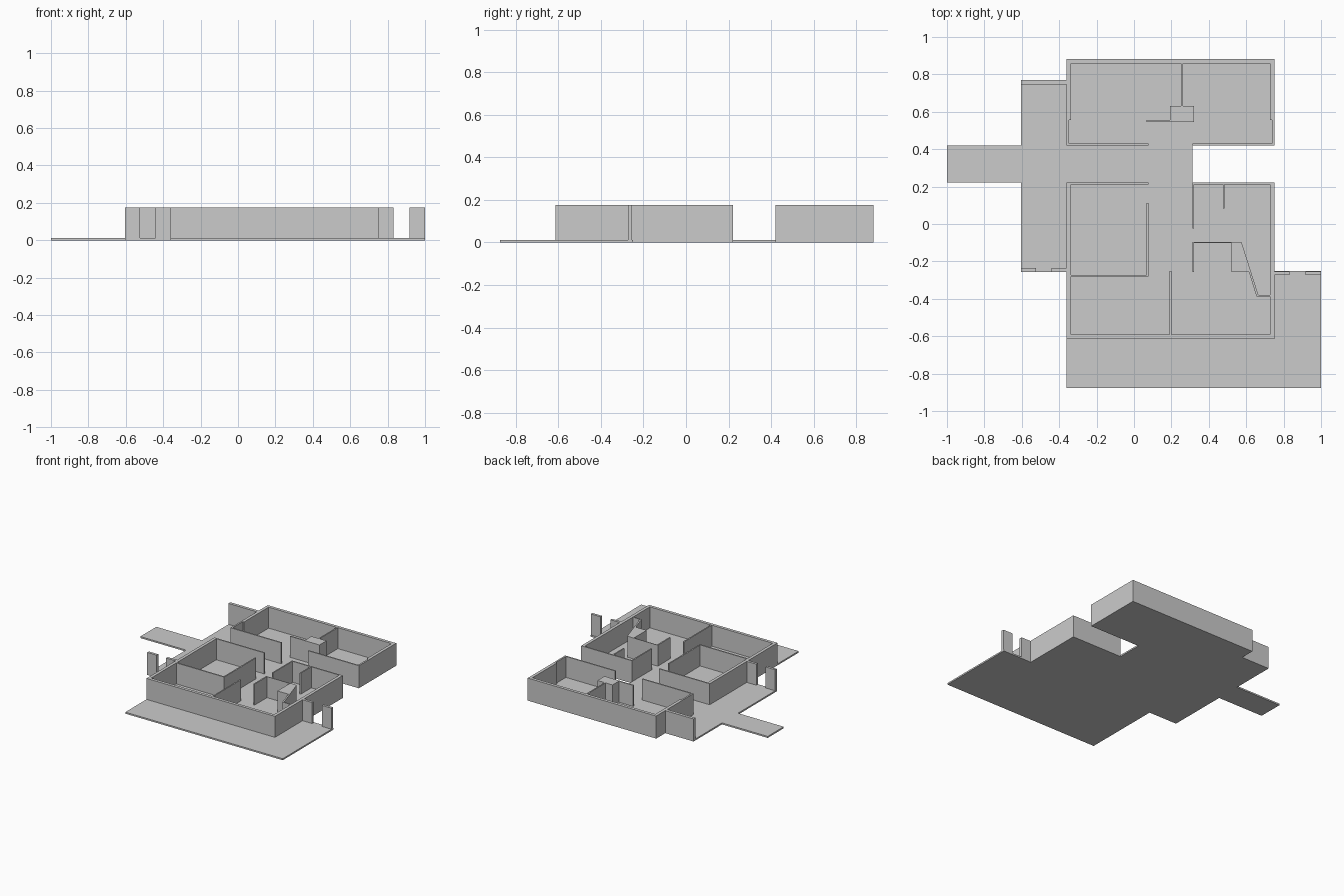
import bpy
import bmesh

cube = bpy.data.objects.get("Cube")
if cube:
    bpy.data.objects.remove(cube, do_unlink=True)

FLOOR = 0.012
TOP = 0.176
THICK = 0.024
THIN = 0.01

plaster = bpy.data.materials.new("plain grey")
plaster.use_nodes = True
grey = (0.6, 0.6, 0.6, 1)
plaster.diffuse_color = grey
plaster.node_tree.nodes["Principled BSDF"].inputs["Base Color"].default_value = grey


def prism(name, outline, bottom=FLOOR, top=TOP):
    """Extrude a flat plan outline straight up."""
    bm = bmesh.new()
    base = bm.faces.new([bm.verts.new((x, y, bottom)) for x, y in outline])
    result = bmesh.ops.extrude_face_region(bm, geom=[base], use_keep_orig=True)
    raised = [v for v in result["geom"] if isinstance(v, bmesh.types.BMVert)]
    bmesh.ops.translate(bm, verts=raised, vec=(0, 0, top - bottom))
    bmesh.ops.recalc_face_normals(bm, faces=bm.faces)
    mesh = bpy.data.meshes.new(name)
    bm.to_mesh(mesh)
    bm.free()
    mesh.materials.append(plaster)
    obj = bpy.data.objects.new(name, mesh)
    bpy.context.collection.objects.link(obj)
    return obj


def block(name, x0, x1, y0, y1):
    return prism(name, [(x0, y0), (x1, y0), (x1, y1), (x0, y1)])


def wall_along_x(name, x0, x1, y, thick=THIN):
    """Wall running left to right, with its front side at y."""
    return block(name, x0, x1, y, y + thick)


def wall_along_y(name, x, y0, y1, thick=THIN):
    """Wall running front to back, with its smaller-x side at x."""
    return block(name, x, x + thick, y0, y1)


# House extents in plan
WEST, EAST = -0.36, 0.75
SOUTH, NORTH = -0.615, 0.882
COURT_S, COURT_N = 0.222, 0.42
DOOR_W, DOOR_E = 0.078, 0.312
PORCH_W, PORCH_S, PORCH_N = -0.605, -0.256, 0.77
PATIO_S, PATIO_N = -0.876, -0.25

# Floor slab with patio, porch and entrance path
prism("floor_slab", [
    (WEST, PATIO_S), (1, PATIO_S), (1, PATIO_N), (EAST, PATIO_N),
    (EAST, COURT_S), (DOOR_E, COURT_S), (DOOR_E, COURT_N), (EAST, COURT_N),
    (EAST, NORTH), (WEST, NORTH), (WEST, PORCH_N), (PORCH_W, PORCH_N),
    (PORCH_W, COURT_N), (-1, COURT_N), (-1, COURT_S), (PORCH_W, COURT_S),
    (PORCH_W, PORCH_S), (WEST, PORCH_S)], 0, FLOOR)

# Outer walls of the back wing, thinner towards the corridor
STEP = 0.555
wall_along_x("back_wing_rear_wall", WEST, EAST, NORTH - THICK, THICK)
wall_along_y("back_wing_right_wall", WEST, STEP, NORTH, THICK)
wall_along_y("back_wing_left_wall", EAST - THICK, STEP, NORTH, THICK)
wall_along_y("back_wing_right_thin_wall", WEST, COURT_N, STEP, 0.013)
wall_along_y("back_wing_left_thin_wall", EAST - 0.013, COURT_N, STEP, 0.013)

# Outer walls of the front wing
wall_along_x("front_wing_front_wall", WEST, EAST, SOUTH, THICK)
wall_along_y("front_wing_right_wall", WEST, SOUTH, COURT_S, THICK)
wall_along_y("front_wing_left_wall", EAST - THICK, SOUTH, COURT_S, THICK)

# Walls on both sides of the corridor
for side, y in (("back", COURT_N), ("front", COURT_S - THIN)):
    wall_along_x(side + "_corridor_right_wall", WEST, DOOR_W, y)
    wall_along_x(side + "_corridor_left_wall", DOOR_E, EAST, y)

# Back wing partitions and closet
wall_along_y("back_room_divider", 0.252, 0.63, NORTH - THICK)
block("back_closet", 0.192, 0.322, 0.545, 0.632)
wall_along_x("back_closet_screen", 0.068, 0.192, 0.545)

# Front wing partitions
wall_along_y("right_room_side_wall", DOOR_W - THIN, -0.282, 0.112)
wall_along_x("right_room_front_wall", WEST, DOOR_W, -0.282)
wall_along_y("front_room_divider", 0.191, SOUTH + THICK, PATIO_N)
wall_along_y("left_room_side_wall", DOOR_E, -0.025, COURT_S)
wall_along_y("left_room_stub", 0.475, 0.082, COURT_S)

# Kitchen nook with a solid block and a slanted wall
NOOK = -0.097
wall_along_y("nook_side_wall", DOOR_E, PORCH_S, NOOK)
wall_along_x("nook_back_wall", DOOR_E, 0.575, NOOK - THIN / 2, THIN / 2)
prism("nook_block", [(0.52, PORCH_S), (0.618, PORCH_S), (0.573, NOOK), (0.52, NOOK)])
prism("nook_slanted_wall", [
    (0.565, NOOK), (0.575, NOOK), (0.665, -0.38), (EAST - THICK, -0.38),
    (EAST - THICK, -0.388), (0.655, -0.388)])

# Porch rear wall and the gate posts on porch and patio
wall_along_x("porch_rear_wall", PORCH_W, WEST, PORCH_N - THICK, THICK)
POST = 0.082
for name, x0, x1, y in (("porch", PORCH_W, WEST, PORCH_S),
                        ("patio", EAST, 1, PATIO_N - THICK)):
    wall_along_x(name + "_gate_post_right", x0, x0 + POST, y, 0.02)
    wall_along_x(name + "_gate_post_left", x1 - POST, x1, y, 0.02)
